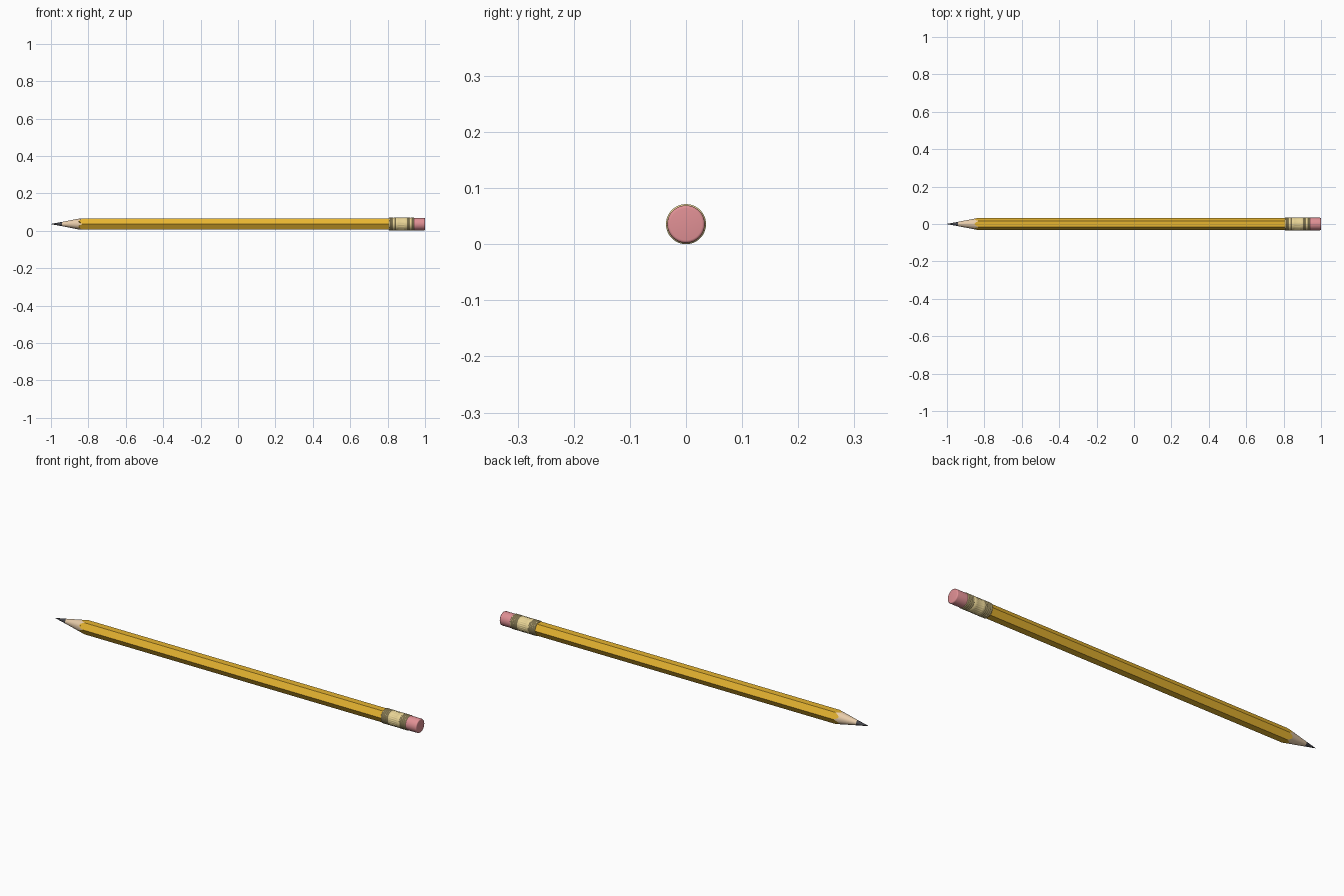
import bpy, bmesh
from math import pi, cos, sin

if "Cube" in bpy.data.objects:
    bpy.data.objects.remove(bpy.data.objects["Cube"])

CZ = 0.0357          # height of the pencil's axis
HEX = 0.033          # corner radius of the hexagonal shaft
SLOPE = 0.17 / HEX   # sharpened cone: length per unit radius
N = 48


def material(name, rgb):
    m = bpy.data.materials.new(name)
    m.diffuse_color = (*rgb, 1)
    m.use_nodes = True
    m.node_tree.nodes["Principled BSDF"].inputs["Base Color"].default_value = m.diffuse_color
    return m


def loft(name, rings, mat, angle=30):
    """Skin a list of vertex rings along x; both ends are capped."""
    bm = bmesh.new()
    loops = [[bm.verts.new(p) for p in r] for r in rings]
    for a, b in zip(loops, loops[1:]):
        n = len(a)
        for i in range(n):
            j = (i + 1) % n
            bm.faces.new((a[i], a[j], b[j], b[i]))
    bm.faces.new(loops[0][::-1])
    bm.faces.new(loops[-1])
    bmesh.ops.recalc_face_normals(bm, faces=bm.faces)
    me = bpy.data.meshes.new(name)
    bm.to_mesh(me)
    bm.free()
    ob = bpy.data.objects.new(name, me)
    bpy.context.collection.objects.link(ob)
    ob.location.z = CZ
    me.materials.append(mat)
    bpy.ops.object.select_all(action='DESELECT')
    ob.select_set(True)
    bpy.context.view_layer.objects.active = ob
    bpy.ops.object.shade_smooth_by_angle(angle=angle * pi / 180)
    return ob


def circle(x, r, n=N):
    return [(x, r * cos(2 * pi * i / n), r * sin(2 * pi * i / n)) for i in range(n)]


def hex_radius(t):
    return HEX * cos(pi / 6) / cos(t % (pi / 3) - pi / 6)


def hex_ring(x_of_r):
    ring = []
    for i in range(N):
        t = 2 * pi * i / N
        r = hex_radius(t)
        ring.append((x_of_r(r), r * cos(t), r * sin(t)))
    return ring


paint = material("orange_paint", (0.80, 0.46, 0.03))
wood = material("bare_wood", (0.80, 0.60, 0.40))
graphite = material("graphite", (0.06, 0.06, 0.07))
brass = material("brass", (0.80, 0.65, 0.30))
rubber = material("pink_rubber", (0.75, 0.28, 0.30))

# Hexagonal shaft with the scalloped edge left by sharpening
scallop = hex_ring(lambda r: -1 + SLOPE * r)
loft("shaft", [scallop, hex_ring(lambda r: 0.82)], paint, 20)

# Sharpened wood cone and lead
LEAD = 0.06
loft("wood_cone", [scallop, circle(-1 + LEAD, LEAD / SLOPE)], wood)
loft("lead", [circle(-1 + LEAD, LEAD / SLOPE), circle(-0.997, 0.0012),
              circle(-1, 0.0004)], graphite)

# Ferrule: two ribbed bands with a crimped band between
lo, hi = 0.0335, 0.0357


def ribs(start, count, pitch):
    out = []
    for k in range(count):
        x = start + k * pitch
        out += [(x, lo), (x + pitch * 0.25, hi), (x + pitch * 0.7, hi), (x + pitch * 0.95, lo)]
    return out


def crimped(x, depth):
    ring = []
    for i in range(96):
        t = 2 * pi * i / 96
        r = hi - 0.0003 - (depth if i % 4 < 2 else 0)
        ring.append((x, r * cos(t), r * sin(t)))
    return ring


front = [circle(x, r, 96) for x, r in ribs(0.806, 4, 0.009)]
rear = [circle(x, r, 96) for x, r in ribs(0.906, 4, 0.009)]
middle = [crimped(0.845, 0), crimped(0.856, 0), crimped(0.859, 0.0015),
          crimped(0.887, 0.0015), crimped(0.890, 0), crimped(0.902, 0)]
loft("ferrule", front + middle + rear, brass)

# Eraser with a rounded end
er = 0.0335
end = [circle(1 - 0.005 * (1 - sin(a)), er - 0.005 * (1 - cos(a)))
       for a in (k * pi / 8 for k in range(5))]
loft("eraser", [circle(0.935, er)] + end, rubber)
